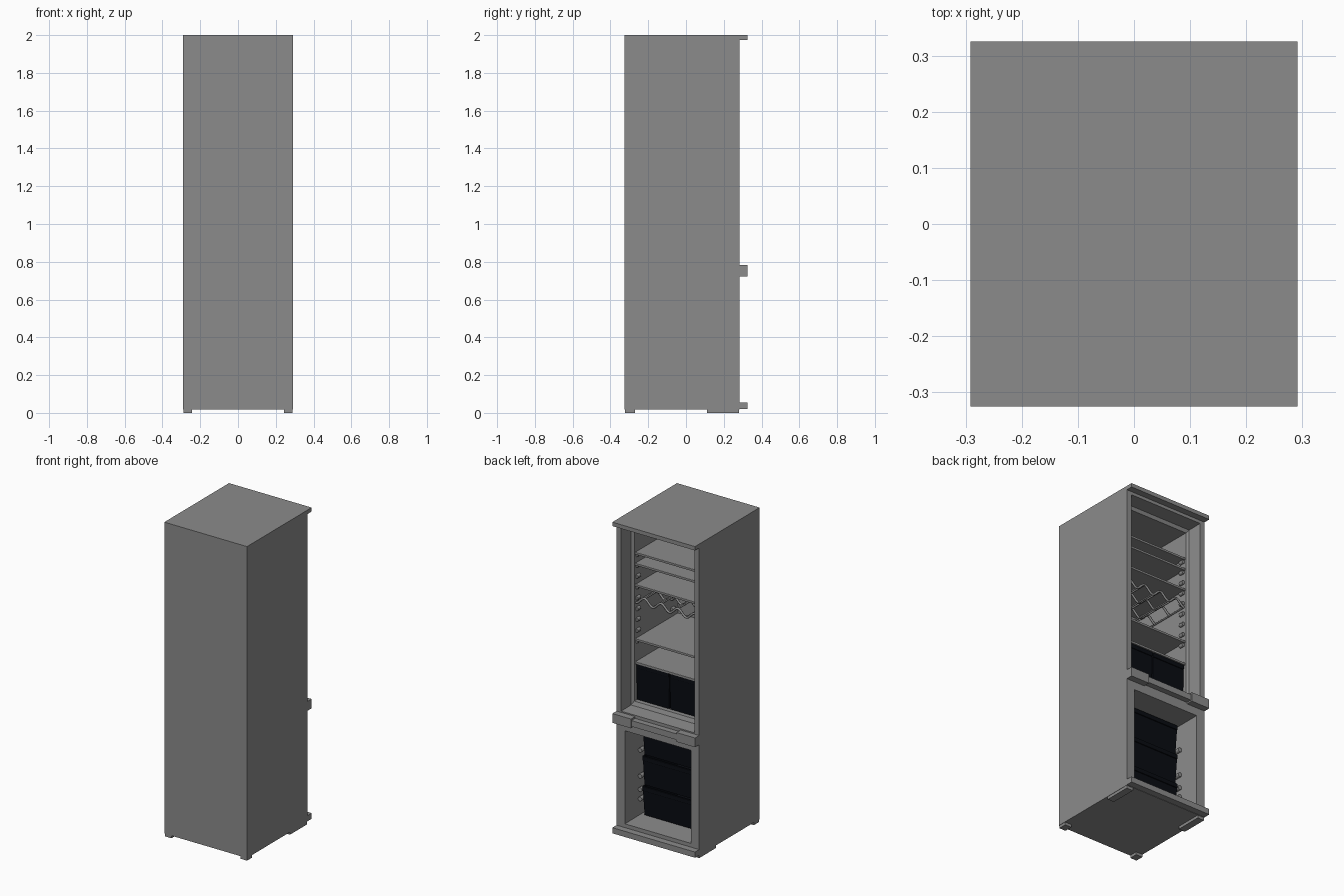
import bpy, bmesh, math

if "Cube" in bpy.data.objects:
    bpy.data.objects.remove(bpy.data.objects["Cube"])


def material(name, colour):
    m = bpy.data.materials.new(name)
    m.diffuse_color = (*colour, 1)
    m.use_nodes = True
    m.node_tree.nodes["Principled BSDF"].inputs["Base Color"].default_value = m.diffuse_color
    return m


grey = material("grey_shell", (0.26, 0.26, 0.26))
dark = material("dark_plastic", (0.0025, 0.0035, 0.006))


def loft(name, loops, mat=grey, bevel=0):
    """Joins a row of closed loops and caps both ends."""
    bm = bmesh.new()
    rings = [[bm.verts.new(p) for p in loop] for loop in loops]
    for a, b in zip(rings, rings[1:]):
        n = len(a)
        for i in range(n):
            bm.faces.new((a[i], a[(i + 1) % n], b[(i + 1) % n], b[i]))
    bm.faces.new(rings[0])
    bm.faces.new(rings[-1])
    bmesh.ops.recalc_face_normals(bm, faces=bm.faces[:])
    me = bpy.data.meshes.new(name)
    bm.to_mesh(me)
    bm.free()
    me.materials.append(mat)
    ob = bpy.data.objects.new(name, me)
    bpy.context.collection.objects.link(ob)
    if bevel:
        mod = ob.modifiers.new("bevel", 'BEVEL')
        mod.width = bevel
        mod.segments = 2
    return ob


def upright(hx, z0, z1, y):
    return [(-hx, y, z0), (hx, y, z0), (hx, y, z1), (-hx, y, z1)]


def flat(x0, x1, y0, y1, z):
    return [(x0, y0, z), (x1, y0, z), (x1, y1, z), (x0, y1, z)]


def box(name, x0, x1, y0, y1, z0, z1, mat=grey, bevel=0):
    return loft(name, [flat(x0, x1, y0, y1, z0), flat(x0, x1, y0, y1, z1)], mat, bevel)


def rod(name, points, r):
    """Round wire along a path."""
    cu = bpy.data.curves.new(name, 'CURVE')
    cu.dimensions = '3D'
    cu.bevel_depth = r
    cu.bevel_resolution = 2
    cu.use_fill_caps = True
    cu.materials.append(grey)
    sp = cu.splines.new('POLY')
    sp.points.add(len(points) - 1)
    for p, co in zip(sp.points, points):
        p.co = (*co, 1)
    ob = bpy.data.objects.new(name, cu)
    bpy.context.collection.objects.link(ob)


def drawer(name, x0, x1, y0, y1, z0, z1, t):
    """Open-topped tray, narrower at its base by t, with a front grip."""
    w = 0.006
    loft(name, [flat(x0 + t, x1 - t, y0 + t, y1 - t, z0),
                flat(x0, x1, y0, y1, z1),
                flat(x0 + w, x1 - w, y0 + w, y1 - w, z1),
                flat(x0 + t + w, x1 - t - w, y0 + t + w, y1 - t - w, z0 + w)], dark)
    box(name + "_grip", x0 + 0.002, x1 - 0.002, y1 - 0.012, y1 + 0.005,
        z1 - 0.03, z1 - 0.002, dark, 0.003)


# Cabinet: two stacked housings, each with its open cavity
W, Y = .291, .283
loft("fridge_housing", [upright(W, .755, 2, -.325), upright(W, .755, 2, Y),
                        upright(.258, .79, 1.955, Y), upright(.254, .795, 1.95, .19),
                        upright(.238, .82, 1.93, .18), upright(.238, .82, 1.93, -.26)])
loft("freezer_housing", [upright(W, .018, .755, -.325), upright(W, .018, .755, Y),
                         upright(.232, .08, .672, Y), upright(.23, .085, .668, -.24)])

# Hinge strips along the open side
box("top_strip", -W, W, Y, .325, 1.975, 2)
box("bottom_strip", -W, W, Y, .325, .02, .056)
box("middle_strip", -.17, .17, Y, .319, .732, .77)
for side, s in (("left", -1), ("right", 1)):
    a, b = sorted((s * .16, s * W))
    box(f"middle_hinge_{side}", a, b, Y, .325, .723, .782)

    # Feet
    a, b = sorted((s * .243, s * .289))
    box(f"front_foot_{side}", a, b, -.322, -.27, 0, .019)
    box(f"back_foot_{side}", a, b, .11, .28, 0, .019)

    # Short shelf supports on the side walls
    for i in range(9):
        z = 1.195 + i * .0688
        for end, y in (("back", -.2), ("front", .15)):
            rod(f"fridge_support_{side}_{end}_{i}",
                [(s * .233, y - .015, z), (s * .233, y + .015, z)], .012)
    for i, z in enumerate((.19, .25, .335, .5)):
        for end, y in (("back", -.18), ("front", .13)):
            rod(f"freezer_support_{side}_{end}_{i}",
                [(s * .219, y - .02, z), (s * .219, y + .02, z)], .014)

# Shelves with front trim
for i, z in enumerate((1.068, 1.215, 1.56, 1.695, 1.765)):
    box(f"shelf_{i}", -.236, .236, -.255, .17, z - .008, z)
    box(f"shelf_trim_{i}", -.237, .237, .164, .176, z - .012, z + .002, grey, .002)


# Bottle rack: scalloped wires joined by straight ones
def wave(x):
    return 1.462 - .02 * math.cos(x / .236 * 4 * math.pi)


for i, y in enumerate((-.22, -.09, .04, .165)):
    xs = [-.236 + .472 * k / 64 for k in range(65)]
    rod(f"rack_wave_{i}", [(x, y, wave(x)) for x in xs], .007)
for i in range(9):
    x = -.234 + i * .0585
    rod(f"rack_bar_{i}", [(x, -.25, wave(x)), (x, .168, wave(x))], .005)

# Vegetable drawers
drawer("vegetable_drawer_left", -.234, -.002, -.25, .165, .826, 1.058, .003)
drawer("vegetable_drawer_right", .002, .234, -.25, .165, .826, 1.058, .003)

# Freezer drawers
for i in range(3):
    drawer(f"freezer_drawer_{i}", -.207, .207, -.22, .14, .088 + i * .192, .274 + i * .192, .008)
